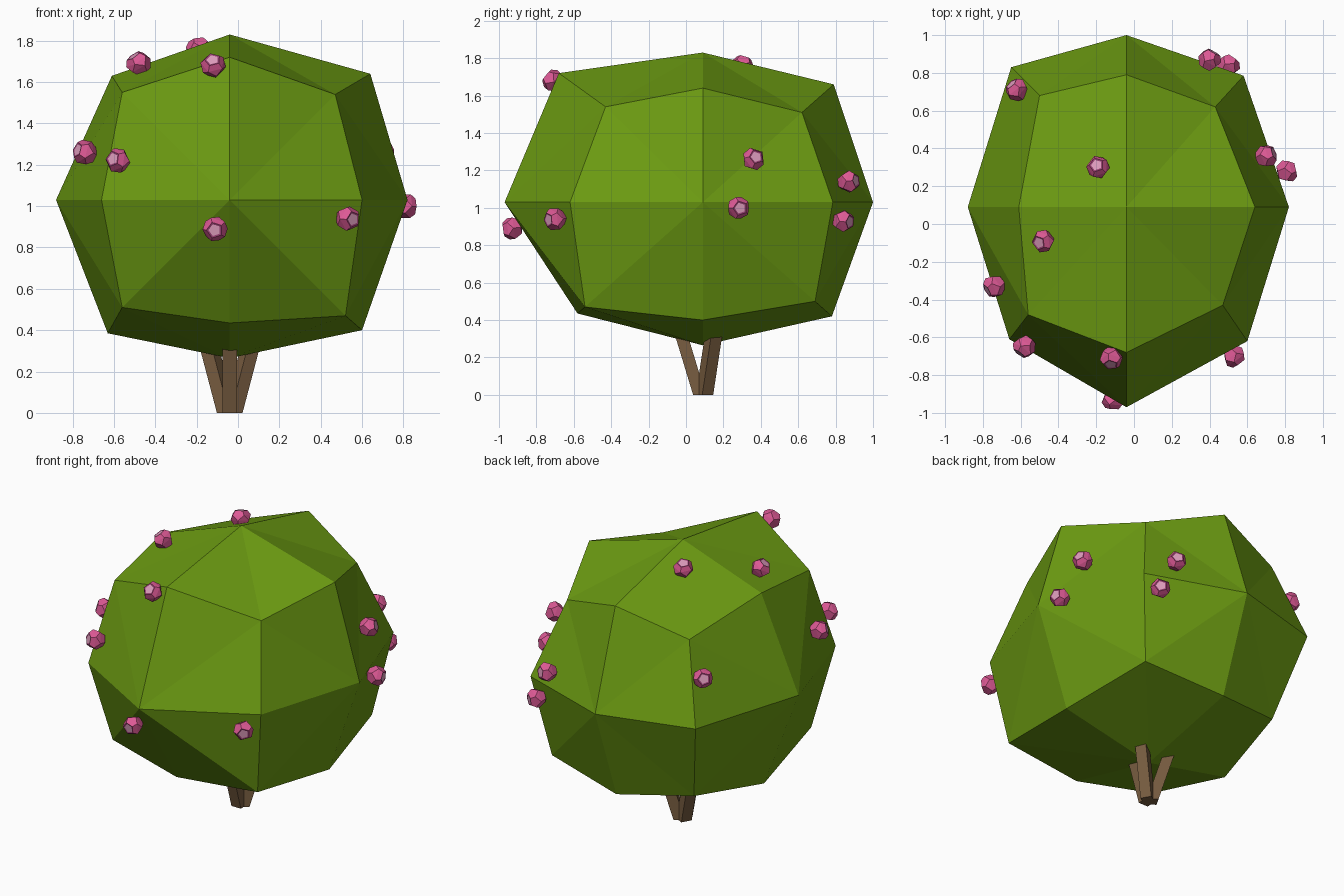
import bpy, bmesh, math
from mathutils import Vector

if "Cube" in bpy.data.objects:
    bpy.data.objects.remove(bpy.data.objects["Cube"])


def material(name, rgb):
    m = bpy.data.materials.new(name)
    m.diffuse_color = (*rgb, 1)
    m.use_nodes = True
    m.node_tree.nodes["Principled BSDF"].inputs["Base Color"].default_value = m.diffuse_color
    return m


green = material("leaf green", (0.15, 0.33, 0.006))
brown = material("bark brown", (0.19, 0.11, 0.052))
pink = material("petal pink", (0.72, 0.10, 0.30))
plum = material("petal rim plum", (0.30, 0.05, 0.16))
pale = material("flower centre pale pink", (0.72, 0.33, 0.50))


def finish(bm, name, mats):
    bmesh.ops.recalc_face_normals(bm, faces=bm.faces[:])
    me = bpy.data.meshes.new(name)
    bm.to_mesh(me)
    bm.free()
    for m in mats:
        me.materials.append(m)
    ob = bpy.data.objects.new(name, me)
    bpy.context.collection.objects.link(ob)
    return ob


# Foliage: lumpy 2x2-per-side cube ball; keys are (x, y, z) sides of the cube
X, Y, Z = -0.04, 0.09, 1.03
P = {
    (0, -1, 0): (X, -.97, Z), (0, 1, 0): (X, 1.0, Z),
    (-1, 0, 0): (-.88, Y, Z), (1, 0, 0): (.82, Y, Z),
    (0, 0, 1): (X, Y, 1.83), (0, 0, -1): (X, Y, .265),
    (0, -1, 1): (X, -.68, 1.72), (0, 1, 1): (X, .79, 1.66),
    (-1, 0, 1): (-.61, Y, 1.63), (1, 0, 1): (.64, Y, 1.64),
    (0, -1, -1): (X, -.58, .435), (0, 1, -1): (X, .78, .42),
    (-1, 0, -1): (-.63, Y, .385), (1, 0, -1): (.60, Y, .40),
    (-1, -1, 0): (-.66, -.61, Z), (1, -1, 0): (.60, -.62, Z),
    (-1, 1, 0): (-.65, .83, Z), (1, 1, 0): (.58, .785, Z),
    (-1, -1, 1): (-.56, -.48, 1.55), (1, -1, 1): (.47, -.43, 1.54),
    (-1, 1, 1): (-.50, .68, 1.52), (1, 1, 1): (.43, .62, 1.51),
    (-1, -1, -1): (-.56, -.50, .51), (1, -1, -1): (.52, -.54, .47),
    (-1, 1, -1): (-.52, .66, .49), (1, 1, -1): (.49, .69, .50),
}
bm = bmesh.new()
V = {k: bm.verts.new(p) for k, p in P.items()}
for axis in range(3):
    u, w = (axis + 1) % 3, (axis + 2) % 3
    for s in (-1, 1):
        for a in (-1, 1):
            for b in (-1, 1):
                def key(i, j):
                    k = [0, 0, 0]
                    k[axis], k[u], k[w] = s, i, j
                    return tuple(k)
                centre, corner = V[key(0, 0)], V[key(a, b)]
                bm.faces.new((centre, V[key(a, 0)], corner))
                bm.faces.new((centre, corner, V[key(0, b)]))
finish(bm, "foliage", [green])

# Trunk: three square stems splaying out from one foot
for n in range(3):
    ang = math.radians(-90 + 120 * n)
    out = Vector((math.cos(ang), math.sin(ang), 0))
    side = Vector((-out.y, out.x, 0))
    bm = bmesh.new()
    rings = []
    for z, r in ((0, .018), (.55, .185)):
        c = Vector((X, Y, z)) + out * r
        rings.append([bm.verts.new(c + side * (a * .034) + out * (b * .034))
                      for a, b in ((-1, -1), (1, -1), (1, 1), (-1, 1))])
    lo, hi = rings
    for i in range(4):
        j = (i + 1) % 4
        bm.faces.new((lo[i], lo[j], hi[j], hi[i]))
    bm.faces.new(lo)
    bm.faces.new(hi)
    finish(bm, f"trunk_stem_{n + 1}", [brown])

# Flowers: small five-sided buds facing outwards, with rim and pale centre
SPOTS = [(.40, .87, 1.14), (.50, .84, .93), (-.62, .71, 1.31), (-.19, .30, 1.76),
         (-.48, -.09, 1.69), (-.74, -.33, 1.26), (-.58, -.65, 1.22),
         (-.12, -.71, 1.68), (-.11, -.93, .89), (.53, -.70, .94),
         (.70, .36, 1.26), (.81, .28, 1.0)]
# (height, radius, twist in half steps)
PROFILE = [(-.05, .036, 0), (-.012, .060, 0), (.020, .060, 1), (.046, .040, 1), (.044, .030, 1)]


def flower(name, spot):
    direction = Vector(spot) - Vector((X, Y, Z))
    rot = direction.to_track_quat('Z', 'Y')
    bm = bmesh.new()
    rings = []
    for h, r, t in PROFILE:
        rings.append([bm.verts.new((r * math.cos((i + t / 2) * math.tau / 5),
                                    r * math.sin((i + t / 2) * math.tau / 5), h))
                      for i in range(5)])
    for k in range(4):
        lo, hi = rings[k], rings[k + 1]
        for i in range(5):
            j = (i + 1) % 5
            if k == 1:      # zigzag waist
                bm.faces.new((lo[i], lo[j], hi[i]))
                bm.faces.new((lo[j], hi[j], hi[i]))
            else:
                f = bm.faces.new((lo[i], lo[j], hi[j], hi[i]))
                f.material_index = 1 if k == 3 else 0
    bm.faces.new(rings[0])
    bm.faces.new(rings[-1]).material_index = 2
    ob = finish(bm, name, [pink, plum, pale])
    ob.rotation_mode = 'QUATERNION'
    ob.rotation_quaternion = rot
    ob.location = spot


for n, s in enumerate(SPOTS):
    flower(f"flower_{n + 1}", s)
